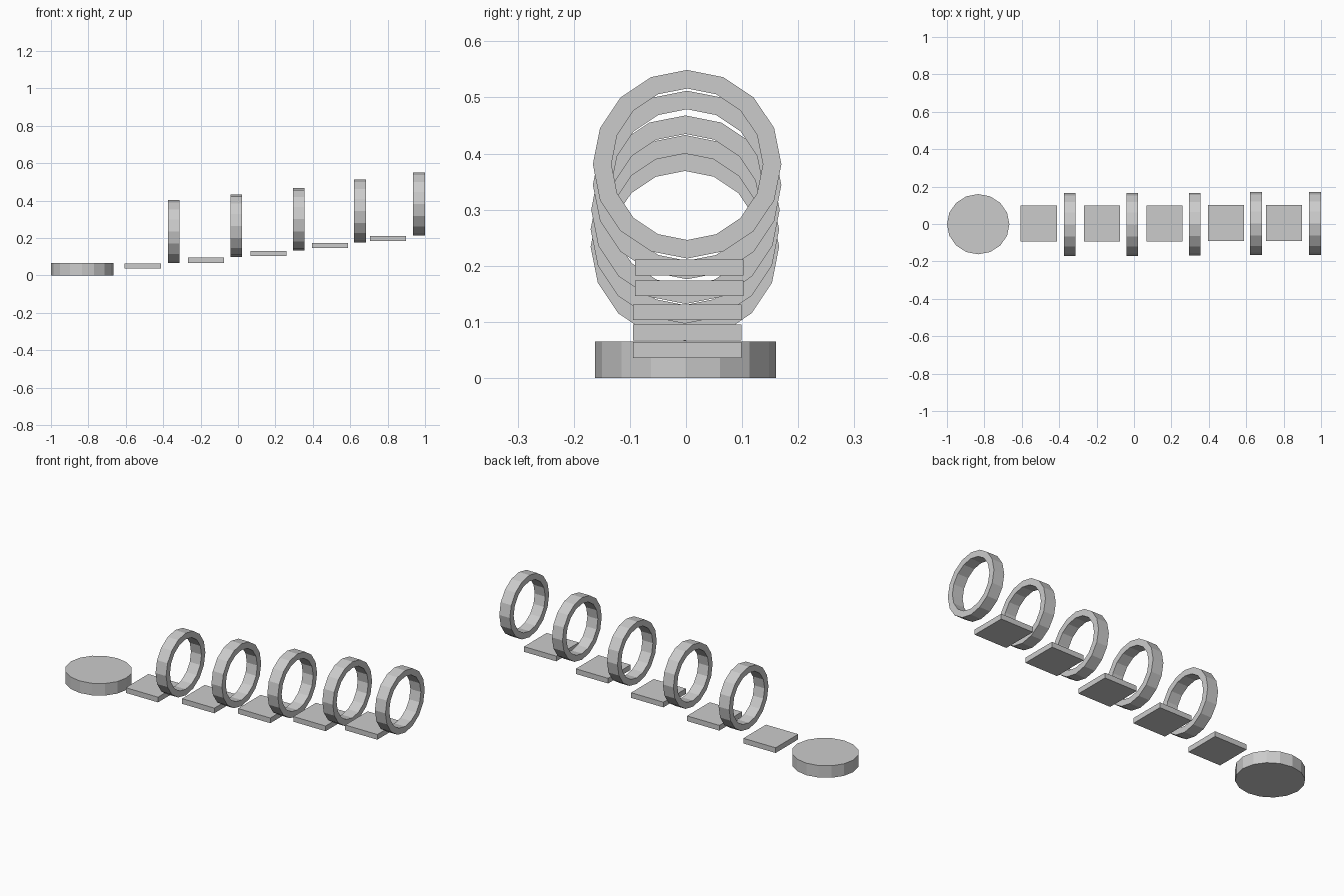
import bpy, bmesh
from math import pi
from mathutils import Matrix

if "Cube" in bpy.data.objects:
    bpy.data.objects.remove(bpy.data.objects["Cube"])

def finish(name, bm):
    bmesh.ops.recalc_face_normals(bm, faces=bm.faces)
    mesh = bpy.data.meshes.new(name)
    bm.to_mesh(mesh)
    bm.free()
    obj = bpy.data.objects.new(name, mesh)
    bpy.context.collection.objects.link(obj)
    return obj

def slab(name, loc, size):
    bm = bmesh.new()
    bmesh.ops.create_cube(bm, size=1, matrix=Matrix.Translation(loc) @ Matrix.Diagonal((*size, 1)))
    return finish(name, bm)

def disc(name, loc, rx, ry, height, sides):
    bm = bmesh.new()
    bmesh.ops.create_cone(bm, cap_ends=True, segments=sides, radius1=1, radius2=1, depth=height,
                          matrix=Matrix.Translation(loc) @ Matrix.Diagonal((rx, ry, 1, 1)))
    return finish(name, bm)

def ring(name, loc, outer, inner, width, sides):
    # rectangular section spun around the x axis
    bm = bmesh.new()
    h = width / 2
    section = [bm.verts.new(p) for p in ((-h, 0, inner), (h, 0, inner), (h, 0, outer), (-h, 0, outer))]
    edges = [bm.edges.new((section[i], section[(i + 1) % 4])) for i in range(4)]
    bmesh.ops.spin(bm, geom=section + edges, cent=(0, 0, 0), axis=(1, 0, 0),
                   angle=2 * pi, steps=sides)
    bmesh.ops.remove_doubles(bm, verts=bm.verts, dist=1e-4)
    bmesh.ops.translate(bm, verts=bm.verts, vec=loc)
    return finish(name, bm)

# Round starting platform
disc("round_platform", (-0.833, -0.001, 0.0325), 0.167, 0.161, 0.065, 16)

# Rising square stepping plates: x, y, z
plates = [(-0.509, 0.002, 0.05), (-0.172, 0.002, 0.081), (0.163, 0.002, 0.117),
          (0.491, 0.006, 0.16), (0.801, 0.006, 0.197)]
for i, p in enumerate(plates, 1):
    slab(f"plate_{i}", p, (0.193, 0.193, 0.028))

# Upright hoops between the plates: x, y, z
hoops = [(-0.343, -0.002, 0.234), (-0.009, -0.002, 0.265), (0.325, -0.001, 0.3),
         (0.652, 0.002, 0.344), (0.967, 0.002, 0.381)]
for i, p in enumerate(hoops, 1):
    ring(f"hoop_{i}", p, 0.168, 0.135, 0.063, 16)
